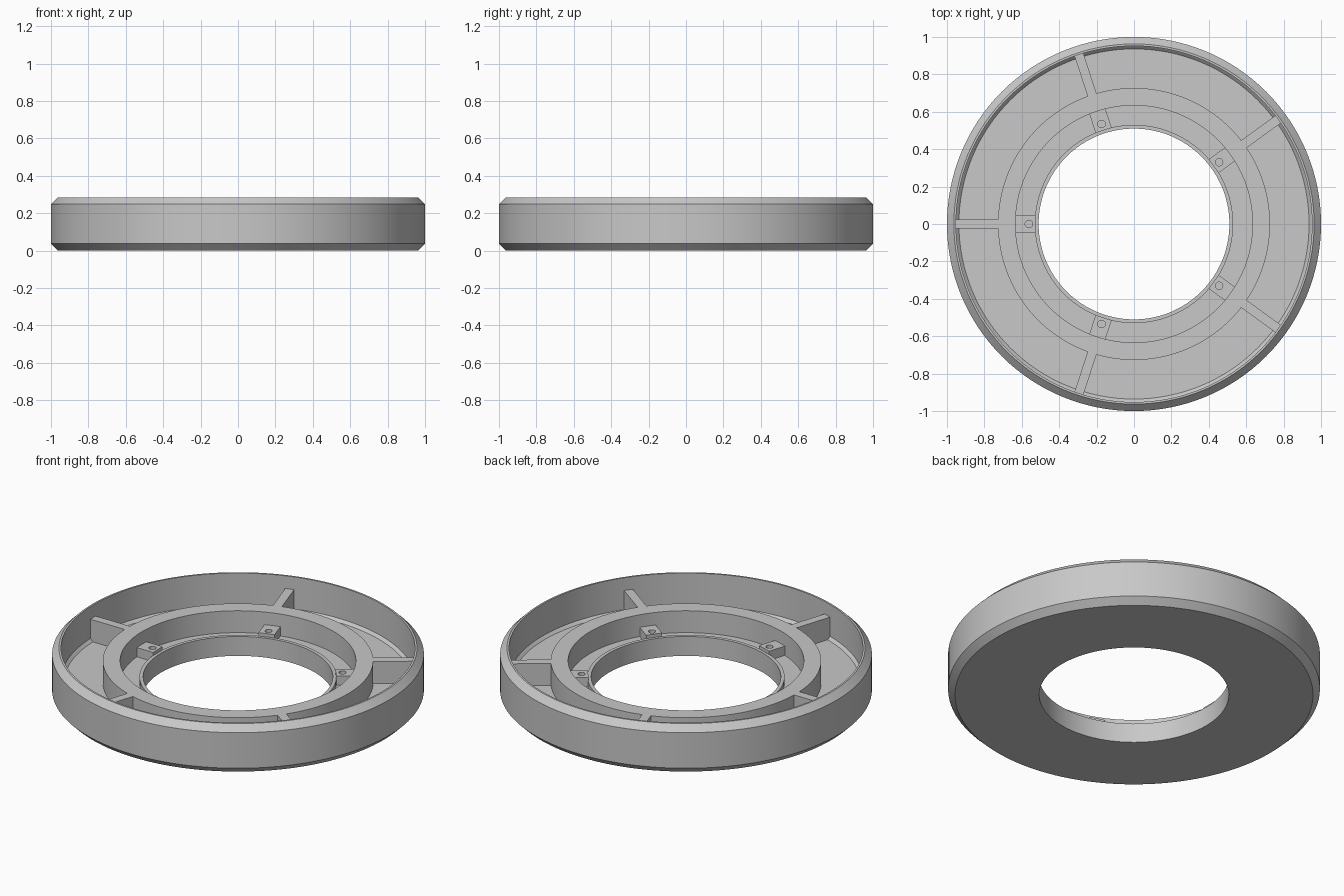
import bpy, bmesh
from math import pi, cos, radians
from mathutils import Matrix, Vector

cube = bpy.data.objects.get("Cube")
if cube:
    bpy.data.objects.remove(cube, do_unlink=True)

SEGMENTS = 128
FLOOR, LIP, POST, RING, RIM = 0.08, 0.115, 0.135, 0.21, 0.285
ANGLES = [radians(36 + 72 * i) for i in range(5)]

grey = bpy.data.materials.new("light grey")
grey.use_nodes = True
colour = (0.58, 0.58, 0.58, 1)
grey.diffuse_color = colour
grey.node_tree.nodes["Principled BSDF"].inputs["Base Color"].default_value = colour


def finish(name, bm):
    """Turn a bmesh into an object with the grey material."""
    bmesh.ops.recalc_face_normals(bm, faces=bm.faces)
    mesh = bpy.data.meshes.new(name)
    bm.to_mesh(mesh)
    bm.free()
    mesh.materials.append(grey)
    obj = bpy.data.objects.new(name, mesh)
    bpy.context.collection.objects.link(obj)
    return obj


def activate(obj):
    bpy.ops.object.select_all(action="DESELECT")
    obj.select_set(True)
    bpy.context.view_layer.objects.active = obj


def revolve(name, profile):
    """Spin a closed (radius, height) profile around z."""
    bm = bmesh.new()
    verts = [bm.verts.new((r, 0, z)) for r, z in profile]
    edges = [bm.edges.new((v, verts[i - 1])) for i, v in enumerate(verts)]
    bmesh.ops.spin(bm, geom=verts + edges, axis=(0, 0, 1), cent=(0, 0, 0),
                   angle=2 * pi, steps=SEGMENTS, use_merge=True)
    bmesh.ops.remove_doubles(bm, verts=bm.verts, dist=1e-5)
    obj = finish(name, bm)
    activate(obj)
    bpy.ops.object.shade_smooth_by_angle(angle=radians(30))
    return obj


def radial_blocks(name, inner, outer, width, bottom, top):
    """Five blocks pointing outwards from the centre."""
    bm = bmesh.new()
    for a in ANGLES:
        place = (Matrix.Rotation(a, 4, "Z")
                 @ Matrix.Translation(((inner + outer) / 2, 0, (bottom + top) / 2))
                 @ Matrix.Diagonal((outer - inner, width, top - bottom, 1)))
        bmesh.ops.create_cube(bm, size=1, matrix=place)
    return finish(name, bm)


# Housing: bevelled outer wall, floor, raised ring and low lip round the bore
revolve("ring_housing", [
    (0.51, 0), (0.963, 0), (1, 0.037), (1, 0.248), (0.963, RIM), (0.952, RIM),
    (0.952, FLOOR + 0.016), (0.936, FLOOR), (0.727, FLOOR), (0.727, RING),
    (0.634, RING), (0.634, FLOOR), (0.53, FLOOR), (0.53, LIP), (0.51, LIP)])

# Ribs joining the raised ring to the outer wall
radial_blocks("support_ribs", 0.715, 0.965, 0.05, FLOOR - 0.01, RING)

# Screw posts between lip and raised ring
posts = radial_blocks("screw_posts", 0.526, 0.645, 0.09, FLOOR - 0.01, POST)

# Screw holes
bm = bmesh.new()
for a in ANGLES:
    centre = Matrix.Rotation(a, 4, "Z") @ Vector((0.562, 0, POST))
    bmesh.ops.create_cone(bm, cap_ends=True, segments=24, radius1=0.02, radius2=0.02,
                          depth=0.09, matrix=Matrix.Translation(centre))
cutter = finish("hole_cutter", bm)
cutter.hide_render = True
holes = posts.modifiers.new("holes", "BOOLEAN")
holes.operation = "DIFFERENCE"
holes.solver = "EXACT"
holes.object = cutter
activate(posts)
bpy.ops.object.modifier_apply(modifier="holes")
bpy.data.objects.remove(cutter, do_unlink=True)
bpy.ops.object.shade_smooth_by_angle(angle=radians(30))
